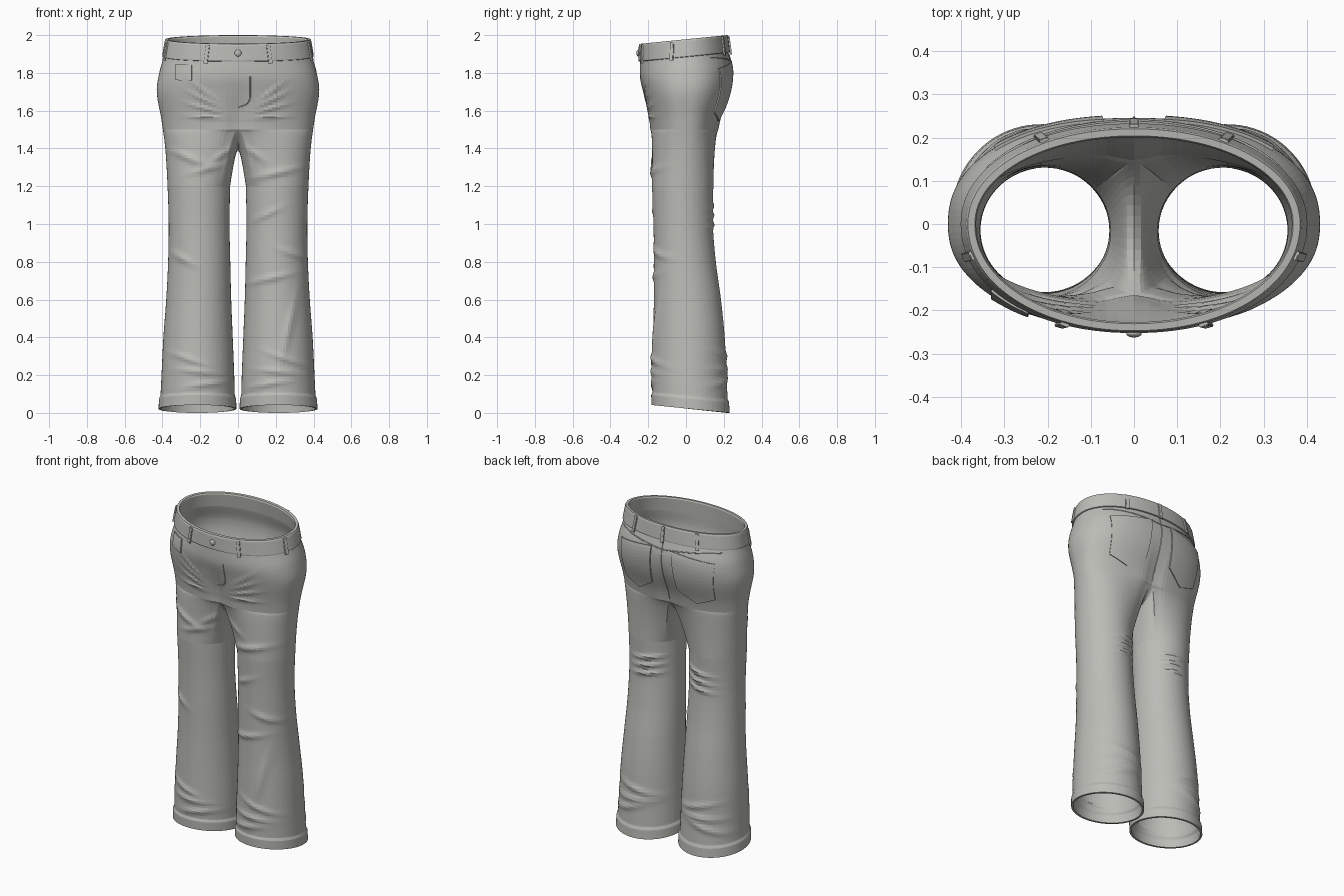
import bpy, bmesh
from math import sin, cos, acos, pi, radians, exp, copysign
from mathutils import Vector, Matrix

if "Cube" in bpy.data.objects:
    bpy.data.objects.remove(bpy.data.objects["Cube"])

cloth = bpy.data.materials.new("grey cloth")
cloth.use_nodes = True
GREY = (0.5, 0.5, 0.47, 1)
cloth.diffuse_color = GREY
cloth.node_tree.nodes["Principled BSDF"].inputs["Base Color"].default_value = GREY

# Silhouette: height, outer x, inner leg x, front y, back y
KEYS = [(0, .415, .015, -.175, .225), (.2, .405, .02, -.18, .215),
        (.4, .395, .028, -.175, .205), (.6, .38, .036, -.17, .185),
        (.8, .37, .041, -.17, .158), (1, .367, .045, -.172, .142),
        (1.2, .373, .042, -.18, .145), (1.4, .385, .04, -.187, .16),
        (1.55, .405, .04, -.197, .185), (1.7, .43, .04, -.225, .235),
        (1.8, .417, .04, -.243, .245), (1.9, .39, .04, -.243, .222),
        (2, .375, .04, -.24, .212)]
FORK, KNEE_TOP, SADDLE = 1.5, 1.2, 1.39
TOP, HEM = 1.978, .0235
ARC, INNER = 56, 18


def smooth(a, b, v):
    t = min(1, max(0, (v - a) / (b - a)))
    return t * t * (3 - 2 * t)


def profile(z):
    """Smooth curve through the silhouette keys."""
    i = max(k for k in range(len(KEYS) - 1) if KEYS[k][0] <= max(z, 0))
    p, q = KEYS[i], KEYS[i + 1]
    o, r = KEYS[max(i - 1, 0)], KEYS[min(i + 2, len(KEYS) - 1)]
    h = q[0] - p[0]
    t = (z - p[0]) / h
    res = []
    for c in range(1, 5):
        m0 = (q[c] - o[c]) / (q[0] - o[0]) * h
        m1 = (r[c] - p[c]) / (r[0] - p[0]) * h
        s = t * t * (3 - 2 * t)
        res.append(p[c] + (q[c] - p[c]) * s + m0 * t * (1 - t) ** 2 - m1 * t * t * (1 - t))
    return res


# Cloth folds: x, z, tilt, half length, half width, height, facing
folds = []
for side in (-1, 1):
    for k in range(4):   # whiskers beside the fly
        folds.append((side * .17, 1.7 - .045 * k, side * (42 - 13 * k), .09, .011, .007, -1))
    for k in range(3):   # creases behind the knee
        folds.append((side * .17, 1.1 - .05 * k, -side * 8, .09, .014, .011, 1))
    for k in range(3):   # stacked cloth above the hem
        folds.append((side * (.2 + .04 * k), .3 - .06 * k, side * (12 - 14 * k), .13, .018, .009, 1))
        folds.append((side * (.26 - .05 * k), .28 - .07 * k, 14 * k - 20, .11, .018, .009, -1))
folds += [(-.26, 1.35, -22, .1, .02, .011, -1), (-.17, 1.29, 15, .09, .018, .008, -1),
          (.2, 1.27, 12, .12, .02, .011, -1), (.15, 1.05, 25, .08, .018, .008, -1),
          (.3, .84, -20, .08, .02, .01, -1), (.16, .71, 12, .12, .018, .01, -1),
          (.27, .45, 78, .16, .022, .01, -1), (-.3, .82, -30, .07, .02, .01, -1),
          (-.08, 1.37, 35, .07, .018, .008, -1), (.09, 1.37, -35, .07, .018, .008, -1)]


def finish(p):
    """Add folds, then tilt the waist and hem."""
    x, y, z = p
    dy = 0
    for fx, fz, tilt, length, width, height, face in folds:
        if (y - .02) * face > 0:
            c, s = cos(radians(tilt)), sin(radians(tilt))
            u, v = (x - fx) * c + (z - fz) * s, (z - fz) * c - (x - fx) * s
            dy += face * height * exp(-(u / length) ** 2 - (v / width) ** 2)
    y2 = y + dy * smooth(0, .1, abs(y - .02))
    return Vector((x, y2, z + y * (.1 * smooth(1.6, 1.9, z) - .1 * smooth(.4, .02, z))))


def power(z):
    return 2.3 - .25 * smooth(1.75, 1.95, z)


def hip_raw(t, z, out=0):
    a, _, f, b = profile(z)
    c, s, e = cos(t), sin(t), 2 / power(z)
    depth = b if s > 0 else -f
    x = a * copysign(abs(c) ** e, c)
    y = depth * copysign(abs(s) ** e, s)
    y *= 1 - .09 * exp(-(x / .05) ** 2) * smooth(1.8, 1.5, z)   # centre cleft
    n = Vector((c / a, s / depth, 0)).normalized() * out
    return Vector((x, y, z)) + n


def hip(t, z, out=0):
    return finish(hip_raw(t, z, out))


def on_hip(x, z, face, out=0):
    """Point on the hip surface above a given x, front (-1) or back (1)."""
    a = profile(z)[0]
    t = acos(copysign(min(1, abs(x) / a) ** (power(z) / 2), x))
    return hip(face * t, z, out)


def leg_raw(t, z):
    a, i, f, b = profile(z)
    swell = .007 * smooth(.095, .075, z)     # folded hem
    return Vector(((a + i) / 2 + ((a - i) / 2 + swell) * cos(t),
                   (f + b) / 2 + ((b - f) / 2 + swell) * sin(t), z))


def leg_ring(z):
    """Closed ring, blending from half the hips to a round leg."""
    f = min(1, (FORK - z) / (FORK - KNEE_TOP))
    g = f ** .6
    span = radians(135)
    ring = []
    for k in range(ARC + 1):
        s = 2 * k / ARC - 1
        p = leg_raw(s * span, z)
        ring.append(p if f == 1 else hip_raw(s * pi / 2, z).lerp(p, g))
    front, back = hip_raw(-pi / 2, FORK).y, hip_raw(pi / 2, FORK).y
    for k in range(1, INNER):
        u = cos(pi * k / INNER)
        p = leg_raw(span + (2 * pi - 2 * span) * k / INNER, z)
        if f < 1:
            rise = SADDLE + (FORK - SADDLE) * abs(u) ** 2.2
            start = Vector((0, (front + back) / 2 + (back - front) / 2 * u, 0))
            p = start.lerp(p, g)
            p.z = rise + (KNEE_TOP - rise) * f
        ring.append(p)
    return ring


def add_grid(bm, rows, loop_u=False, loop_v=False):
    grid = [[bm.verts.new(p) for p in row] for row in rows]
    nv, nu = len(grid), len(grid[0])
    for j in range(nv if loop_v else nv - 1):
        for i in range(nu if loop_u else nu - 1):
            k, m = (i + 1) % nu, (j + 1) % nv
            bm.faces.new((grid[j][i], grid[j][k], grid[m][k], grid[m][i]))


made = []


def to_object(bm, name, thick=0, offset=-1):
    bmesh.ops.remove_doubles(bm, verts=bm.verts, dist=.0002)
    bmesh.ops.recalc_face_normals(bm, faces=bm.faces)
    far = max(bm.faces, key=lambda fc: abs(fc.calc_center_median().x))
    if far.normal.x * far.calc_center_median().x < 0:
        bmesh.ops.reverse_faces(bm, faces=bm.faces)
    me = bpy.data.meshes.new(name)
    bm.to_mesh(me)
    bm.free()
    me.materials.append(cloth)
    ob = bpy.data.objects.new(name, me)
    bpy.context.collection.objects.link(ob)
    if thick:
        mod = ob.modifiers.new("Thickness", "SOLIDIFY")
        mod.thickness, mod.offset = thick, offset
    made.append(ob)


def steps(a, b, n):
    return [a + (b - a) * k / n for k in range(n + 1)]


# Trouser shell: hips and two legs in one skin
bm = bmesh.new()
for side in (-1, 1):
    def place(p):
        return finish(Vector((p.x * side, p.y, p.z)))
    add_grid(bm, [[place(hip_raw(t, z)) for t in steps(-pi / 2, pi / 2, ARC)]
                  for z in steps(TOP - .005, FORK, 36)])
    heights = steps(FORK, KNEE_TOP, 24) + steps(KNEE_TOP, .1, 80)[1:] + steps(.1, HEM, 10)[1:]
    add_grid(bm, [[place(p) for p in leg_ring(z)] for z in heights], loop_u=True)
to_object(bm, "trouser_shell", .012)

# Waistband
section = [(0, 1.884), (.007, 1.886), (.009, 1.892), (.009, 1.968), (.006, TOP),
           (-.01, TOP), (-.014, 1.97), (-.014, 1.89)]
bm = bmesh.new()
add_grid(bm, [[hip(t, z, out) for t in steps(0, 2 * pi, 112)[:-1]] for out, z in section], True, True)
to_object(bm, "waistband")

# Belt loops, by angle around the waist
for k, angle in enumerate((-114, -66, -164, -16, 122, 90, 58)):
    t = radians(angle)
    low, high = hip(t, 1.88, .012), hip(t, 1.965, .012)
    normal = (hip(t, 1.92, .02) - hip(t, 1.92)).normalized()
    up = (high - low).normalized()
    across = normal.cross(up).normalized()
    normal = up.cross(across)
    frame = Matrix((across, normal, up)).transposed().to_4x4()
    bm = bmesh.new()
    bmesh.ops.create_cube(bm, size=1, matrix=Matrix.Translation((low + high) / 2) @ frame
                          @ Matrix.Diagonal((.022, .009, .1, 1)))
    bmesh.ops.bevel(bm, geom=bm.edges[:], offset=.002, segments=2, affect='EDGES')
    to_object(bm, "belt_loop_%d" % (k + 1))


def pocket(name, x, z, half, height, point, face, slope):
    """Thin patch that follows the hips, with a pointed foot."""
    bm = bmesh.new()
    rows = []
    for v in steps(0, 1, 14):
        row = []
        for u in steps(-1, 1, 16):
            px = x + u * half * (1 - .12 * v * (point > 0))
            pz = z - v * (height - point * abs(u)) - slope * u
            row.append(on_hip(px, pz, face, .003))
        rows.append(row)
    add_grid(bm, rows)
    to_object(bm, name, .008, 0)


for side, word in ((-1, "right"), (1, "left")):
    pocket(word + "_back_pocket", side * .195, 1.825, .125, .28, .06, 1, side * .015)
pocket("coin_pocket", -.285, 1.862, .042, .09, 0, -1, 0)


def seam(name, points, face):
    cu = bpy.data.curves.new(name, 'CURVE')
    cu.dimensions = '3D'
    cu.bevel_depth, cu.bevel_resolution = .003, 1
    sp = cu.splines.new('POLY')
    sp.points.add(len(points) - 1)
    for p, (x, z) in zip(sp.points, points):
        p.co = (*on_hip(x, z, face, .0005), 1)
    cu.materials.append(cloth)
    bpy.context.collection.objects.link(bpy.data.objects.new(name, cu))


# Raised seams: fly, yoke and centre back
seam("fly_stitch", [(.065, z) for z in steps(1.8, 1.68, 8)]
     + [(.065 * cos(t), 1.68 - .06 * sin(t)) for t in steps(.1, pi / 2, 10)], -1)
seam("yoke_seam", [(x, 1.835 + .1 * abs(x)) for x in steps(-.34, .34, 40)], 1)
seam("centre_back_seam", [(0, z) for z in steps(1.88, 1.52, 24)], 1)

# Waist button
bm = bmesh.new()
spot = on_hip(0, 1.93, -1, .011)
bmesh.ops.create_uvsphere(bm, u_segments=20, v_segments=12, radius=.018,
                          matrix=Matrix.Translation(spot) @ Matrix.Diagonal((1, .5, 1, 1)))
to_object(bm, "waist_button")

for ob in bpy.context.view_layer.objects:
    ob.select_set(ob in made)
bpy.context.view_layer.objects.active = made[0]
bpy.ops.object.shade_smooth_by_angle(angle=radians(45))
